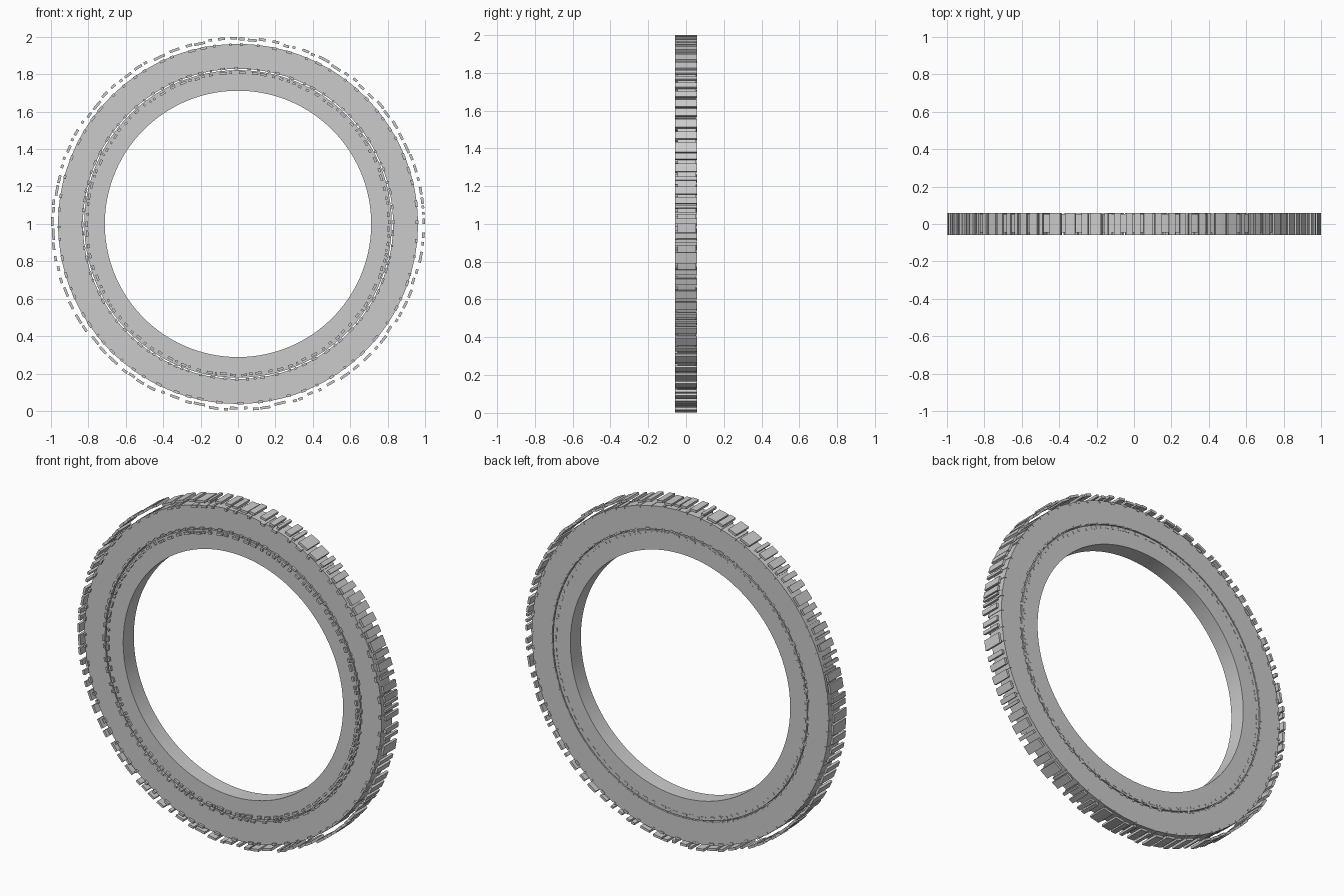
import bpy, bmesh, math, random
from mathutils import Vector

random.seed(7)
if "Cube" in bpy.data.objects:
    bpy.data.objects.remove(bpy.data.objects["Cube"])

grey = bpy.data.materials.new("light grey metal")
grey.use_nodes = True
colour = (0.6, 0.6, 0.6, 1)
grey.diffuse_color = colour
grey.node_tree.nodes["Principled BSDF"].inputs["Base Color"].default_value = colour

CENTRE = Vector((0, 0, 1))


def section(bm, angle, inner, outer, front, back):
    """Four corners of a rectangular cross-section at one angle."""
    ray = Vector((math.cos(angle), 0, math.sin(angle)))
    corners = ((inner, front), (outer, front), (outer, back), (inner, back))
    return [bm.verts.new(CENTRE + ray * r + Vector((0, y, 0))) for r, y in corners]


def bridge(bm, a, b):
    for i in range(4):
        j = (i + 1) % 4
        bm.faces.new((a[i], a[j], b[j], b[i]))


def arc_block(bm, start, length, *size):
    """Closed block bent along an arc."""
    steps = max(1, round(length / 0.04))
    rows = [section(bm, start + length * i / steps, *size) for i in range(steps + 1)]
    for a, b in zip(rows, rows[1:]):
        bridge(bm, a, b)
    bm.faces.new(rows[0])
    bm.faces.new(rows[-1][::-1])


def finish(bm, name):
    bmesh.ops.recalc_face_normals(bm, faces=bm.faces)
    mesh = bpy.data.meshes.new(name)
    bm.to_mesh(mesh)
    bm.free()
    mesh.materials.append(grey)
    obj = bpy.data.objects.new(name, mesh)
    bpy.context.collection.objects.link(obj)
    return obj


def ring(name, *size):
    bm = bmesh.new()
    count = 160
    rows = [section(bm, math.tau * i / count, *size) for i in range(count)]
    for i in range(count):
        bridge(bm, rows[i], rows[(i + 1) % count])
    obj = finish(bm, name)
    bpy.ops.object.select_all(action="DESELECT")
    obj.select_set(True)
    bpy.context.view_layer.objects.active = obj
    bpy.ops.object.shade_smooth_by_angle(angle=math.radians(30))


def block_row(name, radii, thickness, lengths, gaps, front, back):
    """Irregular dashes of blocks all the way around a circle."""
    bm = bmesh.new()
    angle = 0
    while angle < math.tau - lengths[1]:
        length = random.uniform(*lengths)
        outer = random.choice(radii)
        arc_block(bm, angle, length, outer - thickness, outer, front, back)
        angle += length + random.uniform(*gaps)
    finish(bm, name)


# Two flat rings with a thin gap between them
ring("inner_ring", 0.712, 0.822, -0.045, 0.053)
ring("outer_ring", 0.829, 0.962, -0.045, 0.053)

# Floating full-depth blocks around the rim
block_row("rim_blocks", (1.0, 1.0, 0.996, 0.992), 0.014,
          (0.012, 0.065), (0.008, 0.04), -0.058, 0.058)

# Short raised blocks along the ring edges, on both faces
block_row("outer_edge_blocks", (0.966, 0.964), 0.014,
          (0.012, 0.04), (0.03, 0.09), -0.058, 0.056)
block_row("gap_outer_blocks", (0.838, 0.836), 0.012,
          (0.012, 0.04), (0.02, 0.07), -0.058, 0.055)
block_row("gap_inner_blocks", (0.815, 0.811), 0.013,
          (0.012, 0.045), (0.012, 0.05), -0.058, 0.055)
